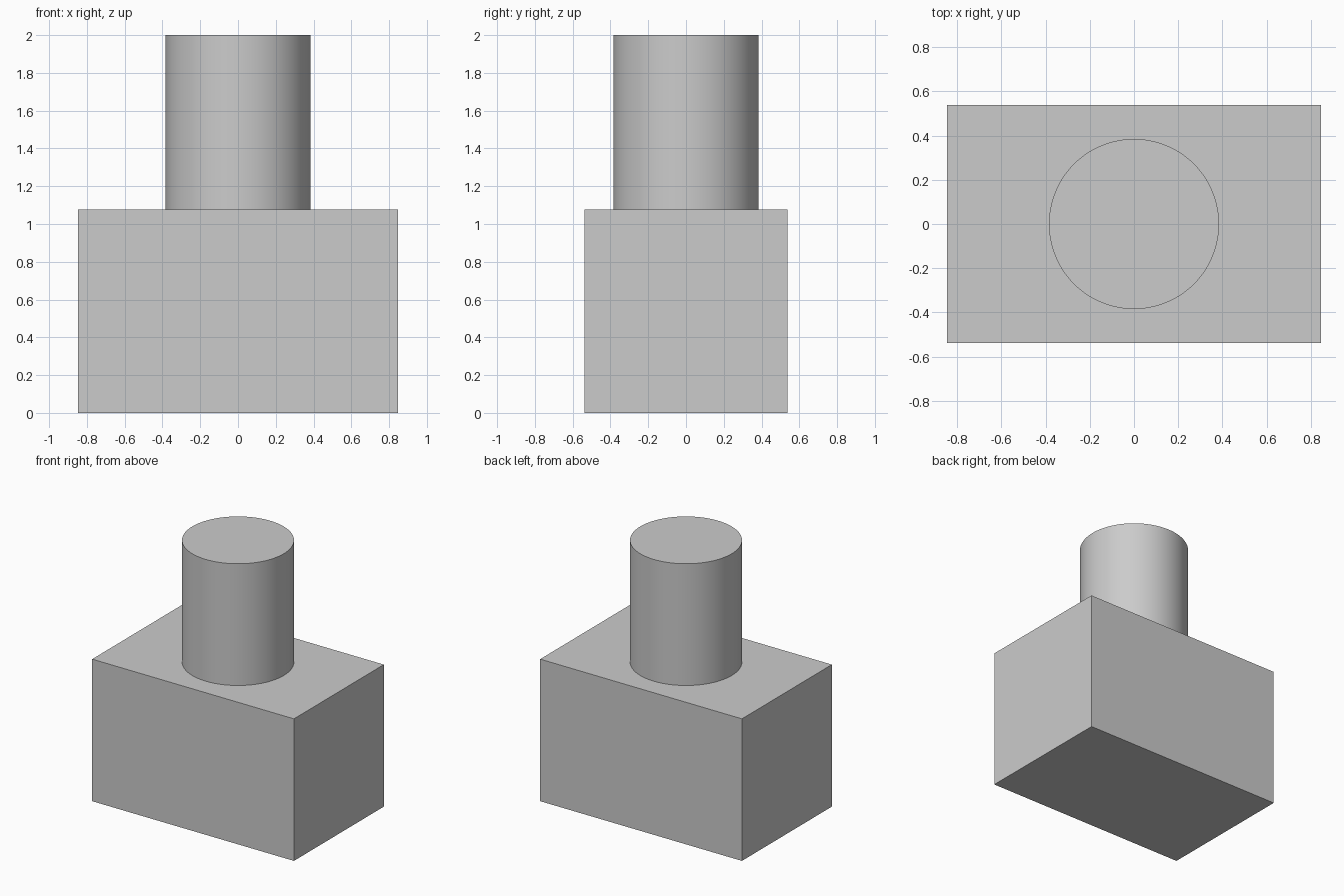
import bpy
import math

cube = bpy.data.objects.get("Cube")
if cube:
    bpy.data.objects.remove(cube, do_unlink=True)

UNIT = 2 / 13          # total height is 13 units
BASE_H = 7 * UNIT
POST_H = 6 * UNIT

# Single plain grey
grey = bpy.data.materials.new("light_grey")
grey.use_nodes = True
colour = (0.6, 0.6, 0.6, 1)
grey.diffuse_color = colour
grey.node_tree.nodes["Principled BSDF"].inputs["Base Color"].default_value = colour


def finish(name):
    obj = bpy.context.object
    obj.name = obj.data.name = name
    obj.data.materials.append(grey)
    return obj


# Rectangular base block
bpy.ops.mesh.primitive_cube_add(size=1, location=(0, 0, BASE_H / 2))
base = finish("base_block")
base.scale = (11 * UNIT, 7 * UNIT, BASE_H)
bpy.ops.object.transform_apply(location=False, rotation=False, scale=True)

# Round post standing on the block
bpy.ops.mesh.primitive_cylinder_add(
    vertices=96, radius=2.5 * UNIT, depth=POST_H,
    location=(0, 0, BASE_H + POST_H / 2))
finish("round_post")
bpy.ops.object.shade_smooth_by_angle(angle=math.radians(30))
